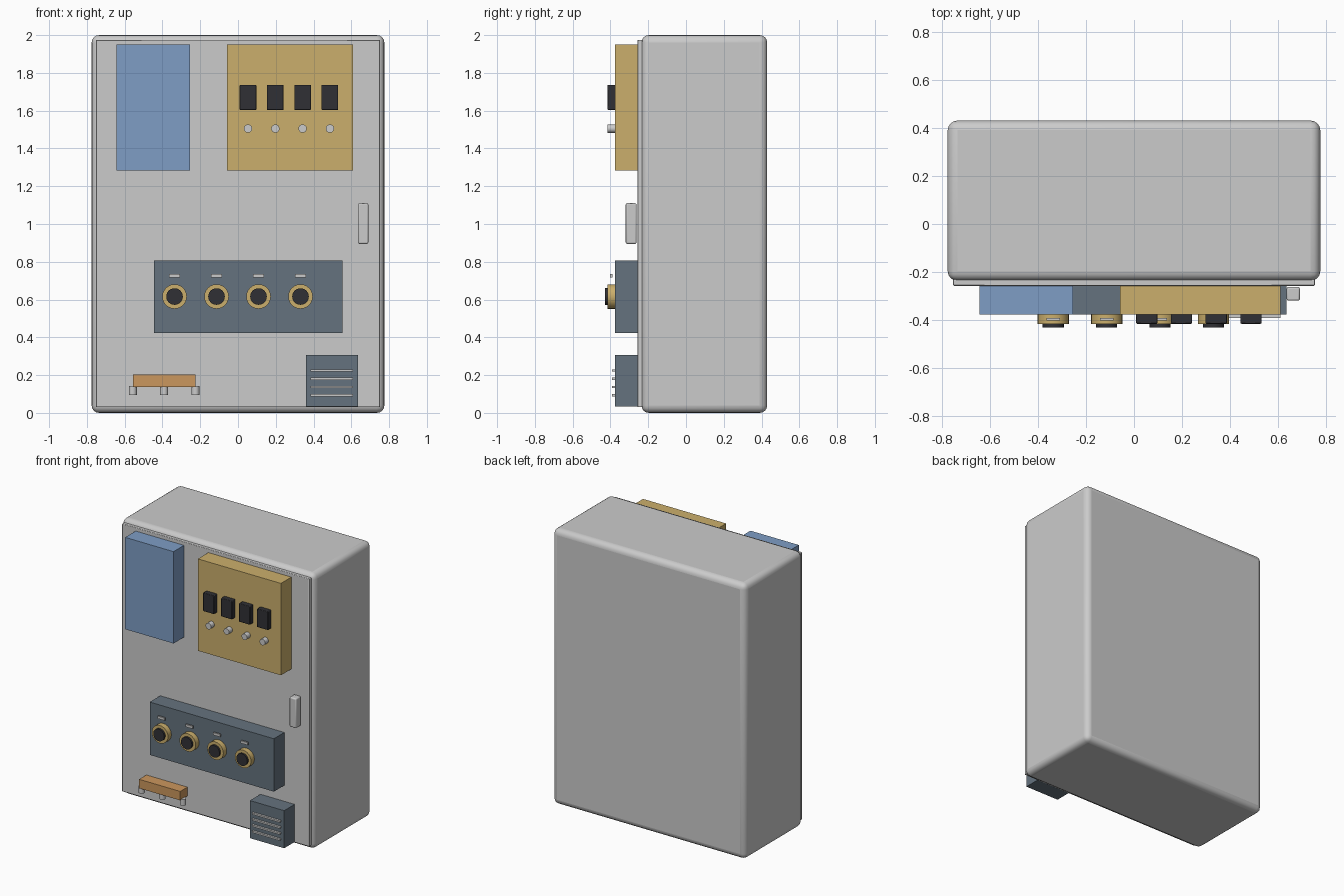
import bpy, math

if "Cube" in bpy.data.objects:
    bpy.data.objects.remove(bpy.data.objects["Cube"])


def material(name, rgb):
    m = bpy.data.materials.new(name)
    m.diffuse_color = (*rgb, 1)
    m.use_nodes = True
    m.node_tree.nodes["Principled BSDF"].inputs["Base Color"].default_value = m.diffuse_color
    return m


BLUE = material("blue", (0.21, 0.34, 0.56))
GOLD = material("gold", (0.60, 0.43, 0.15))
SLATE = material("slate", (0.13, 0.17, 0.21))
DARK = material("dark", (0.03, 0.03, 0.035))
ORANGE = material("orange", (0.60, 0.31, 0.11))


def finish(o, name, mat, bevel, segments):
    o.name = name
    if mat:
        o.data.materials.append(mat)
    if bevel:
        b = o.modifiers.new("bevel", 'BEVEL')
        b.width, b.segments = bevel, segments
        bpy.ops.object.shade_smooth_by_angle(angle=math.radians(35))
    return o


def box(name, x, y, z, mat=None, bevel=0, segments=3):
    """Box from (min, max) ranges on each axis."""
    bpy.ops.mesh.primitive_cube_add(size=1, location=[sum(r) / 2 for r in (x, y, z)])
    o = bpy.context.object
    o.scale = [r[1] - r[0] for r in (x, y, z)]
    bpy.ops.object.transform_apply(location=False, rotation=False, scale=True)
    return finish(o, name, mat, bevel, segments)


def cylinder(name, centre, r, depth, mat=None, facing=True):
    """Cylinder along y when facing the front, otherwise along z."""
    rot = (math.pi / 2, 0, 0) if facing else (0, 0, 0)
    bpy.ops.mesh.primitive_cylinder_add(vertices=24, radius=r, depth=depth,
                                        location=centre, rotation=rot)
    o = bpy.context.object
    o.name = name
    if mat:
        o.data.materials.append(mat)
    bpy.ops.object.shade_smooth_by_angle(angle=math.radians(35))
    return o


DOOR_Y, PANEL_Y = -0.257, -0.377
PANEL = (PANEL_Y, DOOR_Y + 0.005)

# Cabinet and door
box("cabinet_body", (-0.775, 0.775), (-0.236, 0.43), (0, 2), bevel=0.04, segments=4)
box("door", (-0.752, 0.752), (DOOR_Y, -0.23), (0.03, 1.975), bevel=0.004, segments=2)
box("door_handle", (0.635, 0.69), (-0.319, -0.262), (0.895, 1.11), bevel=0.008)

# Raised panels on the door
box("display_panel", (-0.642, -0.254), PANEL, (1.283, 1.95), BLUE)
box("breaker_panel", (-0.058, 0.609), PANEL, (1.283, 1.95), GOLD)
box("control_panel", (-0.445, 0.552), PANEL, (0.423, 0.807), SLATE)
box("vent_box", (0.36, 0.635), PANEL, (0.034, 0.307), SLATE)

for i in range(4):
    # Breaker switch with its button below
    x = 0.053 + i * 0.1445
    box(f"breaker_switch_{i}", (x - 0.044, x + 0.044), (-0.415, PANEL_Y + 0.005),
        (1.603, 1.737), DARK, bevel=0.004, segments=2)
    cylinder(f"breaker_button_{i}", (x, -0.394, 1.505), 0.022, 0.044)

    # Rotary knob: ring, dark cap and label strip
    x = -0.336 + i * 0.2223
    cylinder(f"knob_ring_{i}", (x, -0.394, 0.616), 0.065, 0.044, GOLD)
    cylinder(f"knob_cap_{i}", (x, -0.40, 0.616), 0.044, 0.06, DARK)
    box(f"indicator_{i}", (x - 0.028, x + 0.028), (-0.402, -0.39), (0.718, 0.736))

    # Vent slat
    z = 0.093 + i * 0.044
    box(f"vent_slat_{i}", (0.385, 0.61), (-0.392, PANEL_Y + 0.005), (z - 0.006, z + 0.006))

# Terminal block with cable glands
box("terminal_block", (-0.556, -0.226), (-0.34, DOOR_Y + 0.005), (0.137, 0.202), ORANGE)
for i in range(3):
    cylinder(f"cable_gland_{i}", (-0.557 + i * 0.166, -0.31, 0.119), 0.021, 0.046, facing=False)
